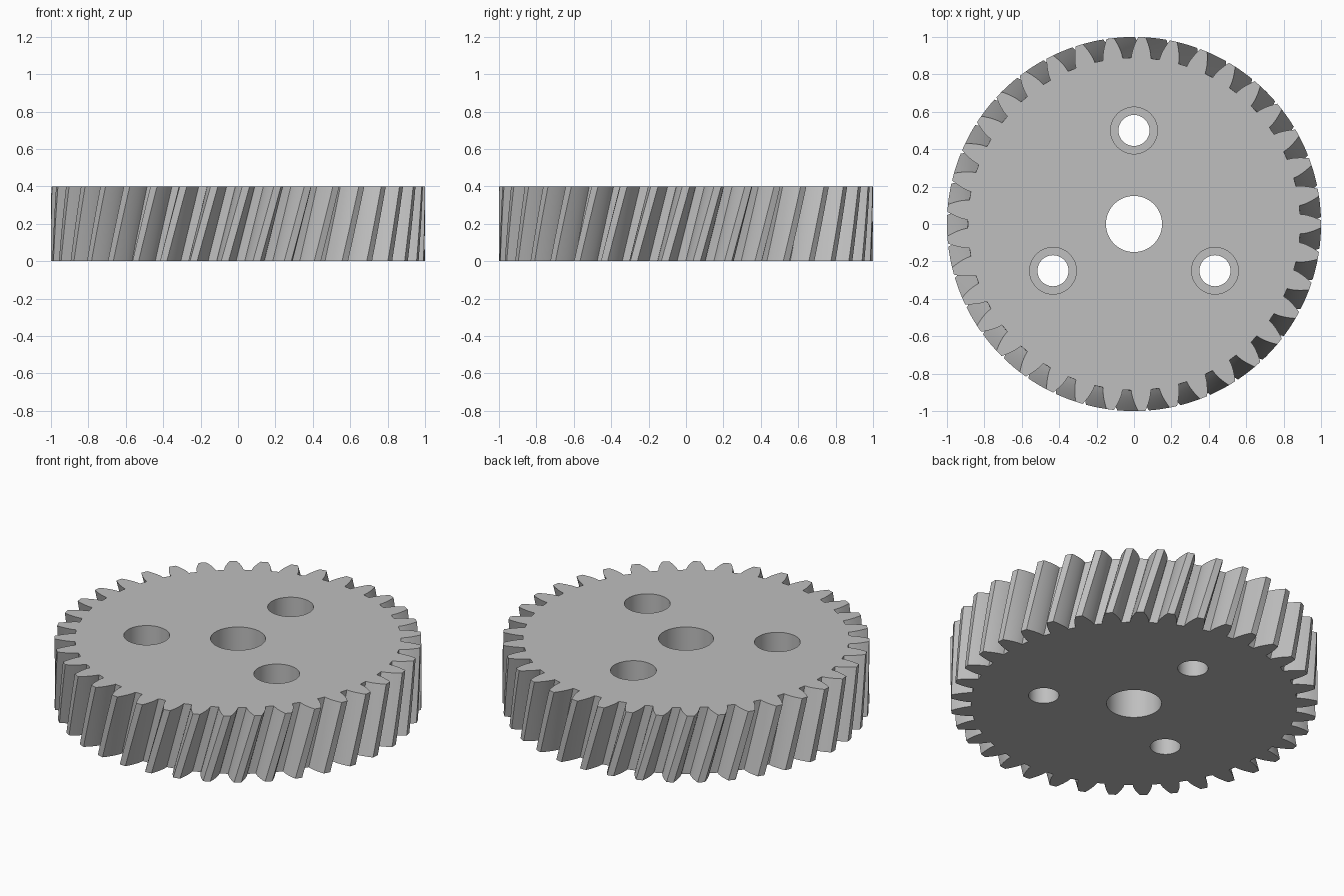
import bpy, bmesh, math

cube = bpy.data.objects.get("Cube")
if cube:
    bpy.data.objects.remove(cube, do_unlink=True)

# Gear dimensions, from standard helical gear formulas
TEETH = 37
HEIGHT = 0.4
HELIX = math.radians(15)
TIP_R = 1.0
module = TIP_R / (TEETH / 2 + math.cos(HELIX))          # transverse module
pitch_r = module * TEETH / 2
root_r = pitch_r - 1.25 * module * math.cos(HELIX)
pressure = math.atan(math.tan(math.radians(20)) / math.cos(HELIX))
base_r = pitch_r * math.cos(pressure)
TWIST = HEIGHT * math.tan(HELIX) / pitch_r
LAYERS = 10
FLANK_STEPS = 6


def involute(angle):
    return math.tan(angle) - angle


def half_angle(r):
    """Half the angular tooth thickness at radius r."""
    a = math.acos(min(1.0, base_r / r))
    return math.pi / (2 * TEETH) + involute(pressure) - involute(a)


def gear_profile():
    """Polar outline (radius, angle), counter-clockwise."""
    low = max(root_r, base_r)
    radii = [low + (TIP_R - low) * i / FLANK_STEPS for i in range(FLANK_STEPS + 1)]
    rising = [(r, -half_angle(r)) for r in radii]
    falling = [(r, -a) for r, a in reversed(rising)]
    tooth = rising + [(TIP_R, 0)] + falling
    if root_r < base_r - 0.002:
        foot = half_angle(low)
        tooth = [(root_r, -foot)] + tooth + [(root_r, foot)]
    tooth.append((root_r, math.pi / TEETH))              # middle of the valley
    return [(r, a + 2 * math.pi * k / TEETH) for k in range(TEETH) for r, a in tooth]


steel = bpy.data.materials.new("grey_steel")
steel.use_nodes = True
GREY = (0.52, 0.52, 0.52, 1)
steel.diffuse_color = GREY
steel.node_tree.nodes["Principled BSDF"].inputs["Base Color"].default_value = GREY

# Helical gear body: the outline swept upward while it turns
bm = bmesh.new()
outline = gear_profile()
rings = []
for layer in range(LAYERS + 1):
    t = layer / LAYERS
    turn = TWIST * (t - 1)
    rings.append([bm.verts.new((r * math.cos(a + turn), r * math.sin(a + turn), HEIGHT * t))
                  for r, a in outline])
for lower, upper in zip(rings, rings[1:]):
    for i in range(len(outline)):
        j = (i + 1) % len(outline)
        bm.faces.new((lower[i], lower[j], upper[j], upper[i]))
bm.faces.new(list(reversed(rings[0])))
bm.faces.new(rings[-1])
mesh = bpy.data.meshes.new("helical_gear")
bm.to_mesh(mesh)
bm.free()
gear = bpy.data.objects.new("helical_gear", mesh)
bpy.context.collection.objects.link(gear)
mesh.materials.append(steel)


def drill(name, x, y, radius, bottom):
    """Cut a round hole from above the gear down to the given height."""
    top = HEIGHT + 0.1
    bpy.ops.mesh.primitive_cylinder_add(vertices=64, radius=radius, depth=top - bottom,
                                        location=(x, y, (top + bottom) / 2))
    cutter = bpy.context.object
    cutter.name = name
    cutter.hide_render = True
    cutter.data.materials.append(steel)
    mod = gear.modifiers.new(name, 'BOOLEAN')
    mod.operation = 'DIFFERENCE'
    mod.solver = 'EXACT'
    mod.object = cutter
    bpy.context.view_layer.objects.active = gear
    bpy.ops.object.modifier_apply(modifier=mod.name)
    bpy.data.objects.remove(cutter, do_unlink=True)


# Shaft bore and three counterbored bolt holes
drill("shaft_bore", 0, 0, 0.15, -0.1)
for k in range(3):
    angle = math.radians(90 + 120 * k)
    x, y = 0.5 * math.cos(angle), 0.5 * math.sin(angle)
    drill("bolt_hole", x, y, 0.083, -0.1)
    drill("bolt_counterbore", x, y, 0.125, HEIGHT / 2)

# Smooth curved walls, crisp edges
bpy.ops.object.select_all(action='DESELECT')
gear.select_set(True)
bpy.context.view_layer.objects.active = gear
bpy.ops.object.shade_smooth_by_angle(angle=math.radians(25))
